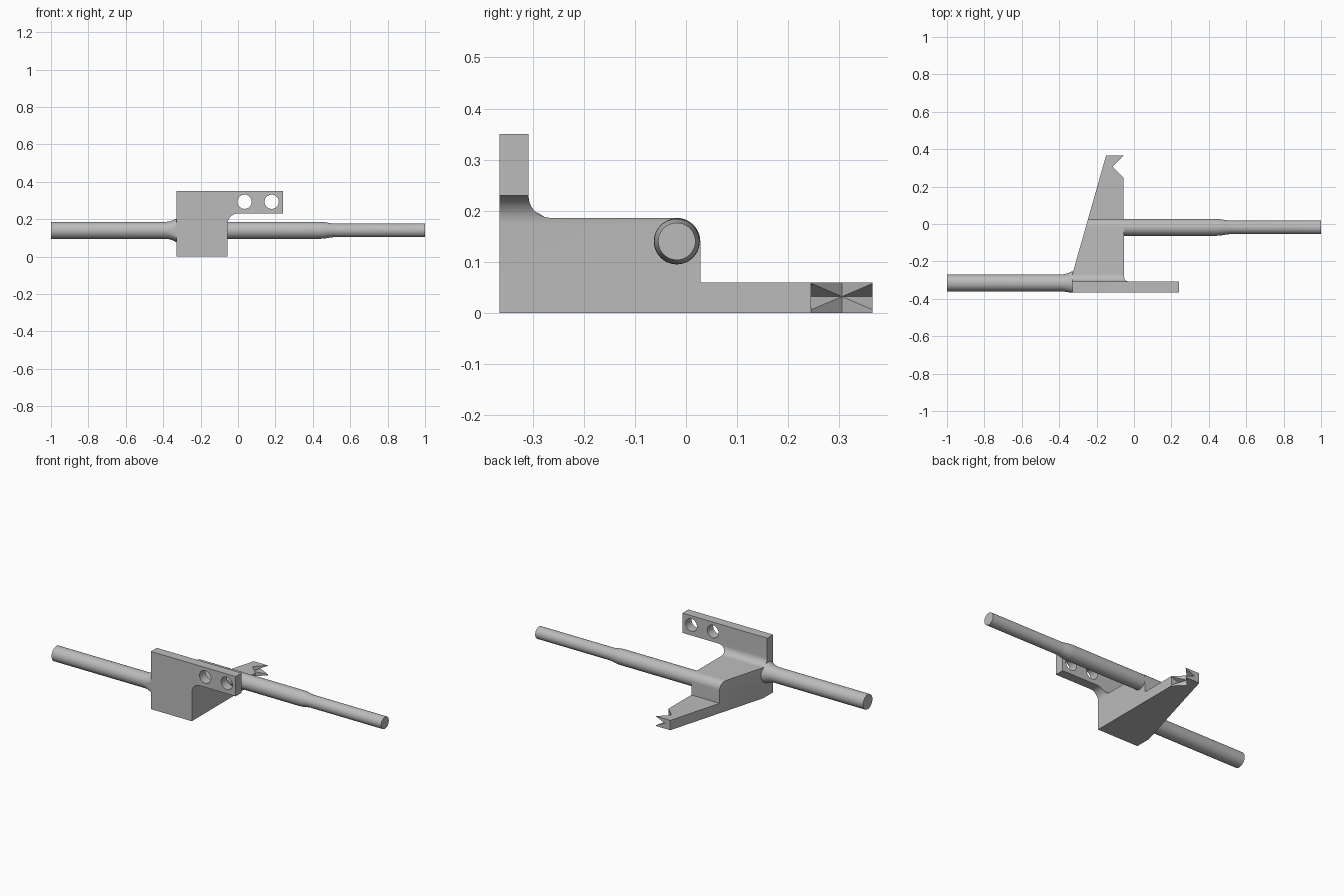
import bpy, bmesh, math
from mathutils import Vector

cube = bpy.data.objects.get("Cube")
if cube:
    bpy.data.objects.remove(cube, do_unlink=True)

# One plain grey for every part
grey = bpy.data.materials.new("plain grey")
grey.use_nodes = True
colour = (0.5, 0.5, 0.5, 1)
grey.diffuse_color = colour
grey.node_tree.nodes["Principled BSDF"].inputs["Base Color"].default_value = colour


def finish(name, bm):
    bmesh.ops.recalc_face_normals(bm, faces=bm.faces)
    mesh = bpy.data.meshes.new(name)
    bm.to_mesh(mesh)
    bm.free()
    mesh.materials.append(grey)
    obj = bpy.data.objects.new(name, mesh)
    bpy.context.collection.objects.link(obj)
    return obj


def arc(cu, cv, r, start, end, steps=12):
    angles = [math.radians(start + (end - start) * i / steps) for i in range(steps + 1)]
    return [(cu + r * math.cos(a), cv + r * math.sin(a)) for a in angles]


def prism(name, points, axis, low, high):
    """Extrude a 2D profile along an axis; the profile uses the other two axes in order."""
    bm = bmesh.new()
    verts = []
    for p in points:
        co = list(p)
        co.insert(axis, low)
        verts.append(bm.verts.new(co))
    face = bm.faces.new(verts)
    out = bmesh.ops.extrude_face_region(bm, geom=[face])
    move = Vector((0, 0, 0))
    move[axis] = high - low
    bmesh.ops.translate(bm, vec=move, verts=[v for v in out["geom"] if isinstance(v, bmesh.types.BMVert)])
    return finish(name, bm)


def select_only(obj):
    bpy.ops.object.select_all(action="DESELECT")
    obj.select_set(True)
    bpy.context.view_layer.objects.active = obj


def combine(obj, tool, operation):
    mod = obj.modifiers.new("cut", "BOOLEAN")
    mod.operation, mod.object, mod.solver = operation, tool, "EXACT"
    select_only(obj)
    bpy.ops.object.modifier_apply(modifier=mod.name)
    bpy.data.objects.remove(tool, do_unlink=True)


def smooth(obj):
    select_only(obj)
    bpy.ops.object.shade_smooth_by_angle(angle=math.radians(30))


def rod(name, profile, y, z, front_limit=-1, sides=48):
    """Turn (x, radius) pairs about an x-parallel axis, flattened at a front limit."""
    bm = bmesh.new()
    rings = []
    for x, r in profile:
        ring = []
        for py, pz in arc(y, z, r, 0, 360, sides)[:-1]:
            ring.append(bm.verts.new((x, max(py, front_limit), pz)))
        rings.append(ring)
    for a, b in zip(rings, rings[1:]):
        for i in range(sides):
            j = (i + 1) % sides
            bm.faces.new((a[i], a[j], b[j], b[i]))
    bm.faces.new(rings[0])
    bm.faces.new(rings[-1])
    smooth(finish(name, bm))


FRONT, BACK = -0.365, 0.365
ROD_Z, ROD_R = 0.14, 0.045
NOTCH_Y, NOTCH_Z, NOTCH_X = 0.305, 0.032, -0.115

# Bracket: side profile with rounded shoulder and plate fillet
side = [(FRONT, 0), (BACK, 0), (BACK, 0.06), (0.028, 0.06)]
side += arc(-0.018, ROD_Z, 0.046, 0, 90)
side += arc(-0.265, 0.229, 0.043, 270, 180)
side += [(-0.308, 0.35), (FRONT, 0.35)]
bracket = prism("bracket", side, 0, -0.5, 0.5)

# Front outline with the overhanging plate
outline = [(-0.33, -0.1), (-0.055, -0.1)]
outline += arc(0, 0.175, 0.055, 180, 90)
outline += [(0.24, 0.23), (0.24, 0.5), (-0.33, 0.5)]
combine(bracket, prism("front_outline", outline, 1, -0.6, 0.6), "INTERSECT")

# Slanted left-over flank of the tapering arm
plan = [(-0.4, -0.6), (0.5, -0.6), (0.5, 0.6), (-0.083, 0.6), (-0.33, -0.27), (-0.4, -0.27)]
combine(bracket, prism("plan_outline", plan, 2, -0.2, 0.6), "INTERSECT")

# Crossed V notches at the arm tip
v_plan = [(NOTCH_X, NOTCH_Y), (0.005, NOTCH_Y - 0.12), (0.005, NOTCH_Y + 0.12)]
combine(bracket, prism("upright_notch", v_plan, 2, -0.1, 0.2), "DIFFERENCE")
v_side = [(NOTCH_X, NOTCH_Z), (-0.045, NOTCH_Z - 0.03), (-0.045, NOTCH_Z + 0.03)]
combine(bracket, prism("level_notch", v_side, 1, 0.245, 0.5), "DIFFERENCE")

# Two holes through the plate
for x in (0.035, 0.18):
    circle = arc(x, 0.293, 0.038, 0, 360, 40)[:-1]
    combine(bracket, prism("hole_cutter", circle, 1, -0.5, -0.2), "DIFFERENCE")
smooth(bracket)

# Stepped rod on the left and flared rod on the right
rod("stepped_rod", [(-0.12, ROD_R), (0.44, ROD_R), (0.46, 0.044), (0.49, 0.039),
                    (0.51, 0.0365), (1, 0.0365)], -0.018, ROD_Z)
rod("flared_rod", [(-1, ROD_R), (-0.39, ROD_R), (-0.37, 0.047), (-0.35, 0.053),
                   (-0.333, 0.061), (-0.315, 0.061)], -0.315, ROD_Z, FRONT)
